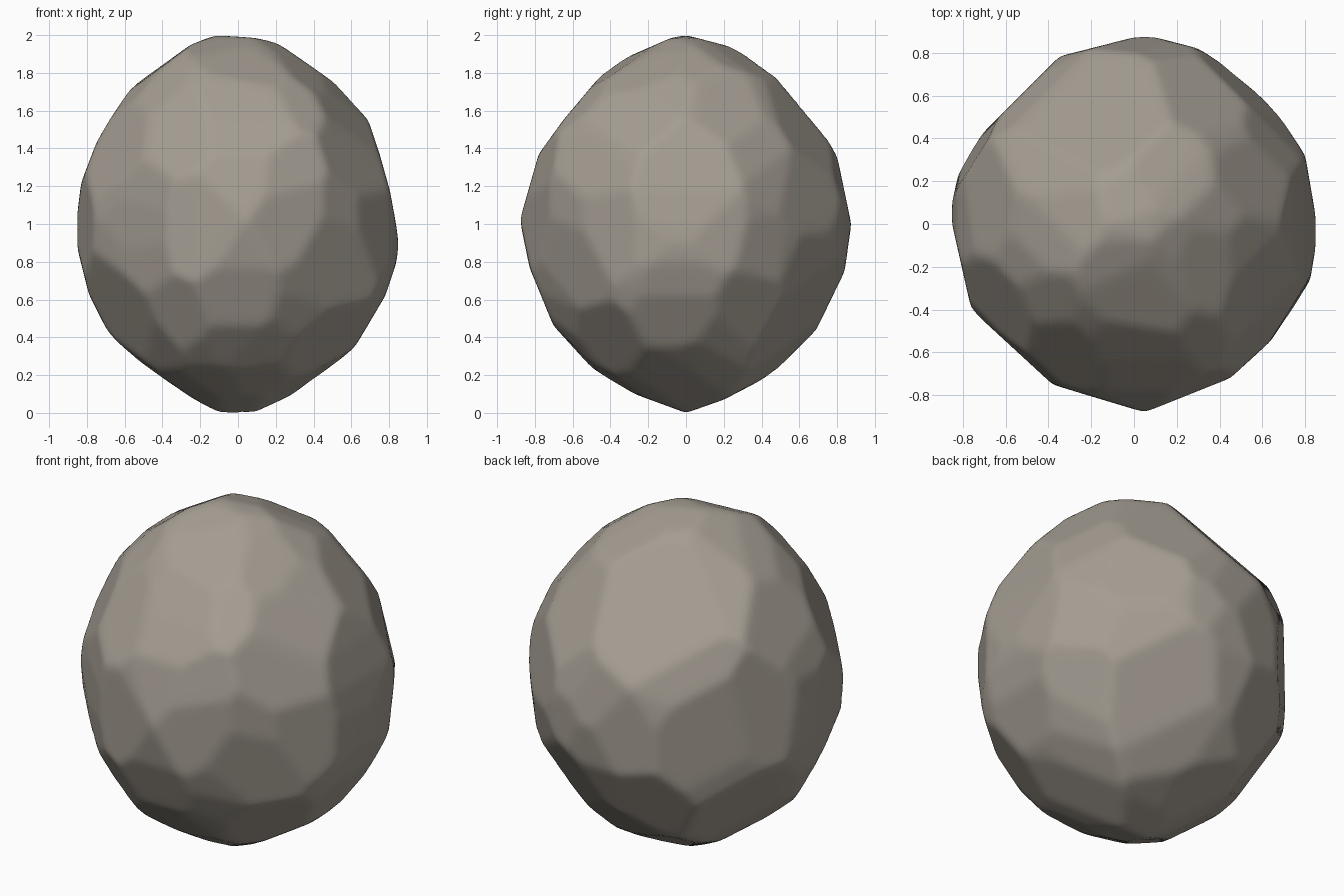
import bpy
import bmesh
import math
from mathutils import Vector, geometry

default = bpy.data.objects.get("Cube")
if default:
    bpy.data.objects.remove(default, do_unlink=True)

# Outlines of the boulder about its centre, from six directions
FRONT = [(-.12, 1), (.09, .985), (.3, .94), (.5, .76), (.69, .55), (.75, .37),
         (.82, .12), (.85, -.1), (.84, -.2), (.78, -.38), (.62, -.65), (.42, -.82),
         (.23, -.94), (.1, -1), (-.1, -1), (-.3, -.89), (-.56, -.7), (-.68, -.59),
         (-.79, -.37), (-.85, -.13), (-.855, .02), (-.83, .22), (-.75, .43),
         (-.62, .67), (-.48, .82), (-.33, .92)]
SIDE = [(0, 1), (-.08, .985), (-.32, .88), (-.44, .8), (-.65, .55), (-.78, .37),
        (-.88, .02), (-.82, -.27), (-.7, -.54), (-.5, -.76), (-.3, -.89), (0, -1),
        (.2, -.93), (.45, -.8), (.69, -.56), (.84, -.25), (.875, 0), (.8, .36),
        (.68, .57), (.56, .7), (.42, .84), (.23, .94)]
TOP = [(.05, .885), (-.4, .77), (-.56, .6), (-.8, .33), (-.85, .1), (-.85, 0),
       (-.76, -.4), (-.38, -.75), (-.25, -.79), (.05, -.88), (.45, -.72), (.8, -.4),
       (.85, -.1), (.85, .03), (.8, .32), (.6, .63), (.3, .82)]
FRONT_DIAGONAL = [(.01, .96), (.29, .88), (.46, .79), (.77, .37), (.84, -.04),
                  (.8, -.32), (.57, -.69), (.35, -.83), (.06, -.92), (-.07, -.93),
                  (-.39, -.83), (-.59, -.68), (-.78, -.37), (-.83, .05), (-.8, .24),
                  (-.59, .67), (-.44, .8), (-.26, .89)]
BACK_DIAGONAL = [(-.01, .93), (.07, .92), (.42, .8), (.52, .72), (.78, .35),
                 (.825, -.02), (.8, -.26), (.52, -.73), (.38, -.81), (.12, -.92),
                 (-.01, -.93), (-.32, -.85), (-.52, -.68), (-.78, -.32), (-.84, -.06),
                 (-.84, .09), (-.77, .35), (-.67, .54), (-.39, .82), (-.24, .9)]
LOWER_DIAGONAL = [(-.13, .93), (0, .93), (.22, .9), (.72, .44), (.8, .25), (.8, -.23),
                  (.78, -.36), (.52, -.69), (.35, -.83), (.14, -.92), (-.08, -.92),
                  (-.42, -.83), (-.63, -.62), (-.75, -.42), (-.86, .1), (-.71, .48),
                  (-.51, .7), (-.34, .84)]
# Each outline with the azimuth and elevation it is seen from
OUTLINES = [(FRONT, -90, 0), (SIDE, 0, 0), (TOP, -90, 90), (FRONT_DIAGONAL, -45, 27),
            (BACK_DIAGONAL, 135, 27), (LOWER_DIAGONAL, 45, -27)]
# Worn flats: azimuth, elevation (degrees), depth as a share of the full radius
FLATS = [(-97, 13, .945), (-130, 0, .94), (-90, -25, .93), (-85, -48, .92),
         (-64, 48, .93), (-58, -20, .93), (0, 12, .93), (-28, 58, .91),
         (-33, 26, .93), (-33, 1, .94), (-72, 15, .945), (135, 53, .91),
         (150, 4, .92), (120, 12, .94), (175, 35, .93), (64, -33, .91),
         (35, -7, .94), (45, 42, .93), (-135, 45, .93), (-125, 28, .93),
         (20, -42, .93), (110, -30, .93), (160, -35, .92), (-140, -40, .92),
         (-45, -42, .92), (80, 20, .945), (35, 18, .945)]
RADII = Vector((.88, .9, 1.02))


def direction(azimuth, elevation):
    a, e = math.radians(azimuth), math.radians(elevation)
    return Vector((math.cos(a) * math.cos(e), math.sin(a) * math.cos(e), math.sin(e)))


def outline_planes(outline, azimuth, elevation):
    """Half-spaces that run along each edge of an outline."""
    right = direction(azimuth + 90, 0)
    up = direction(azimuth, elevation + 90)
    points = [outline[i] for i in geometry.convex_hull_2d(outline)]
    planes = []
    for (a, b), (c, d) in zip(points, points[1:] + points[:1]):
        normal = (right * (d - b) + up * (a - c)).normalized()
        offset = normal.dot(right * a + up * b)
        planes.append((normal if offset > 0 else -normal, abs(offset)))
    return planes


def flat_plane(azimuth, elevation, depth):
    unit = direction(azimuth, elevation)
    normal = Vector(unit[i] / RADII[i] for i in range(3))
    return normal.normalized(), depth / normal.length


planes = [flat_plane(*flat) for flat in FLATS]
for outline in OUTLINES:
    planes += outline_planes(*outline)

# Boulder: a fine ball chipped back to every plane
mesh = bpy.data.meshes.new("boulder")
bm = bmesh.new()
bmesh.ops.create_icosphere(bm, subdivisions=6, radius=1)
for vert in bm.verts:
    ray = vert.co.normalized()
    reach = 1 / math.sqrt(sum((ray[i] / RADII[i]) ** 2 for i in range(3)))
    for normal, offset in planes:
        facing = normal.dot(ray)
        if facing > .01:
            reach = min(reach, offset / facing)
    vert.co = ray * reach + Vector((0, 0, 1))

# Soften the chipped edges slightly
bmesh.ops.smooth_vert(bm, verts=bm.verts, factor=.5,
                      use_axis_x=True, use_axis_y=True, use_axis_z=True)
for face in bm.faces:
    face.smooth = True
bm.to_mesh(mesh)
bm.free()

boulder = bpy.data.objects.new("boulder", mesh)
bpy.context.collection.objects.link(boulder)

# Stone colour
stone = bpy.data.materials.new("warm_grey_stone")
stone.use_nodes = True
colour = (.37, .335, .287, 1)
stone.diffuse_color = colour
stone.node_tree.nodes["Principled BSDF"].inputs["Base Color"].default_value = colour
mesh.materials.append(stone)
